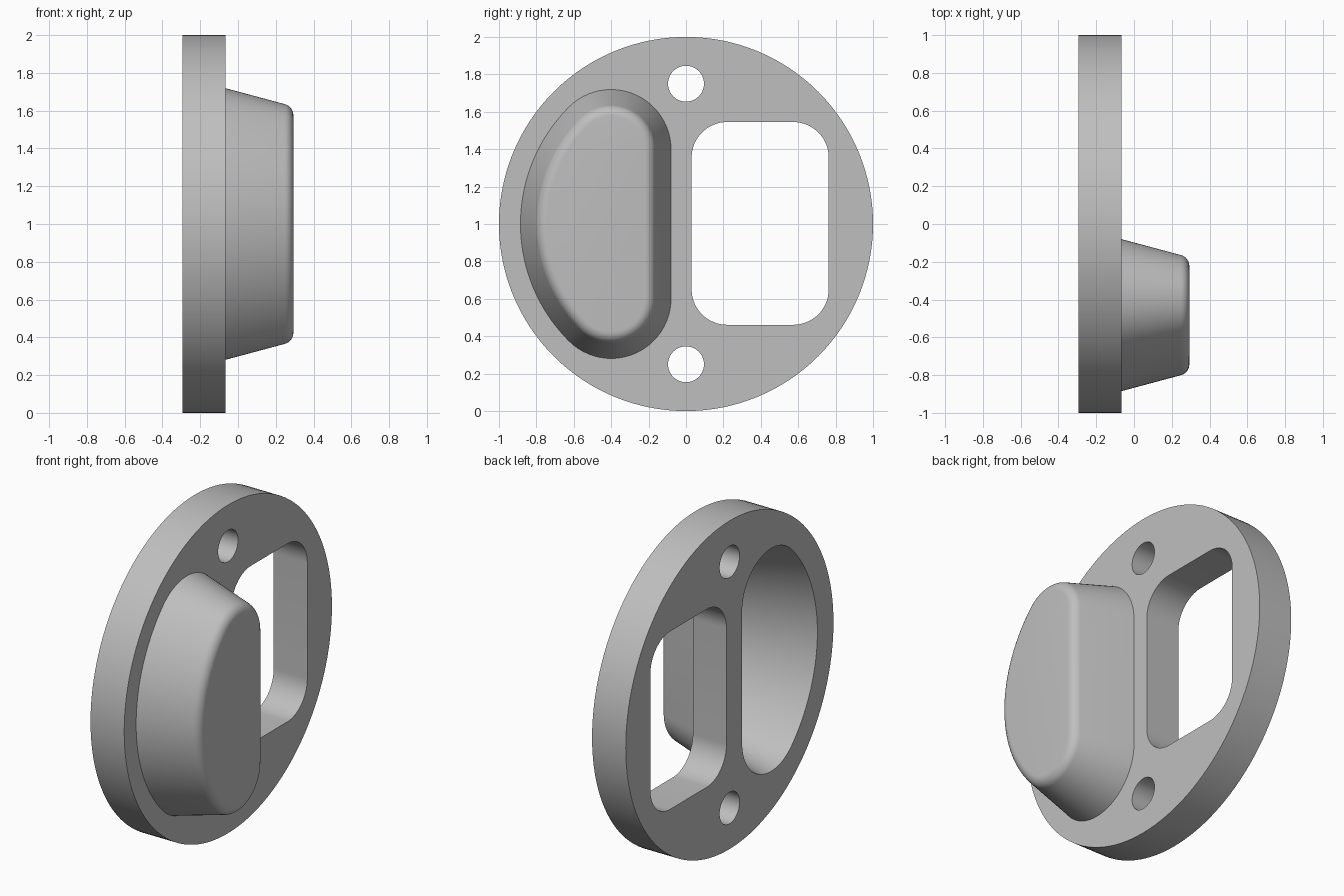
import bpy, bmesh, math

if "Cube" in bpy.data.objects:
    bpy.data.objects.remove(bpy.data.objects["Cube"])

BACK, FACE, TIP = -0.294, -0.067, 0.293   # plate back, plate face, dome tip (x)
TAPER = math.tan(math.radians(15))

grey = bpy.data.materials.new("grey")
grey.diffuse_color = (0.52, 0.52, 0.52, 1)
grey.use_nodes = True
grey.node_tree.nodes["Principled BSDF"].inputs["Base Color"].default_value = grey.diffuse_color


def arc(cy, cz, r, a0, a1, n):
    """Points (y, z) on an arc, angles in degrees."""
    return [(cy + r * math.cos(math.radians(a0 + (a1 - a0) * i / n)),
             cz + r * math.sin(math.radians(a0 + (a1 - a0) * i / n))) for i in range(n + 1)]


def circle(cz, r, n):
    return arc(0, cz, r, 0, 360, n)[:-1]


def d_shape(inset):
    """D outline: large outer arc, two corner arcs, straight inner side."""
    R, r, cy = 0.885, 0.32, -0.40
    dz = math.sqrt((R - r) ** 2 - cy ** 2)
    a = math.degrees(math.atan2(dz, cy))
    return (arc(cy, 1 + dz, r - inset, 0, a, 24)
            + arc(0, 1, R - inset, a, 360 - a, 48)[1:-1]
            + arc(cy, 1 - dz, r - inset, 360 - a, 360, 24))


def rounded_rect(y0, y1, z0, z1, r):
    return (arc(y1 - r, z1 - r, r, 0, 90, 16) + arc(y0 + r, z1 - r, r, 90, 180, 16)
            + arc(y0 + r, z0 + r, r, 180, 270, 16) + arc(y1 - r, z0 + r, r, 270, 360, 16))


def loft(name, sections):
    """Closed solid through a list of (x, outline) sections."""
    bm = bmesh.new()
    rings = [[bm.verts.new((x, y, z)) for y, z in pts] for x, pts in sections]
    for a, b in zip(rings, rings[1:]):
        for i in range(len(a)):
            j = (i + 1) % len(a)
            bm.faces.new((a[i], a[j], b[j], b[i]))
    bm.faces.new(rings[0])
    bm.faces.new(rings[-1])
    bmesh.ops.recalc_face_normals(bm, faces=bm.faces)
    me = bpy.data.meshes.new(name)
    bm.to_mesh(me)
    bm.free()
    me.materials.append(grey)
    ob = bpy.data.objects.new(name, me)
    bpy.context.collection.objects.link(ob)
    return ob


def boolean(target, tool, op):
    mod = target.modifiers.new(tool.name, 'BOOLEAN')
    mod.operation, mod.solver, mod.object = op, 'EXACT', tool
    bpy.context.view_layer.objects.active = target
    bpy.ops.object.modifier_apply(modifier=mod.name)
    bpy.data.objects.remove(tool)


def tapered(x0, x1, inset0, fillet):
    """D sections leaning in by the taper, ending in a rounded edge at x1."""
    cx = x1 - fillet
    # fillet centre inset, tangent to the leaning wall
    c = inset0 + (cx - x0) * TAPER + fillet / math.cos(math.radians(15))
    out = [(x0, d_shape(inset0))]
    for i in range(9):
        a = math.radians(15 + 75 * i / 8)
        out.append((cx + fillet * math.sin(a), d_shape(c - fillet * math.cos(a))))
    return out


# Round plate
flange = loft("flange", [(BACK, circle(1, 1, 128)), (FACE, circle(1, 1, 128))])

# Tapered hollow dome, rooted slightly inside the plate
root = 0.05
dome = loft("dome", [(FACE - root, d_shape(0))] + tapered(FACE, TIP, 0, 0.06))
boolean(flange, dome, 'UNION')

# Pocket behind the dome, open at the back
lead = 0.05
pocket = loft("pocket", tapered(BACK - lead, TIP - 0.1, 0.04 - lead * TAPER, 0.03))
boolean(flange, pocket, 'DIFFERENCE')

# Through window and two bolt holes
window = rounded_rect(0.03, 0.763, 0.461, 1.545, 0.19)
for name, pts in (("window", window), ("upper_hole", circle(1.75, 0.096, 48)),
                  ("lower_hole", circle(0.25, 0.096, 48))):
    boolean(flange, loft(name, [(BACK - 0.1, pts), (FACE + 0.1, pts)]), 'DIFFERENCE')

# Smooth curved walls, keep rims crisp
bpy.ops.object.select_all(action='DESELECT')
flange.select_set(True)
bpy.context.view_layer.objects.active = flange
bpy.ops.object.shade_smooth_by_angle(angle=math.radians(30))
